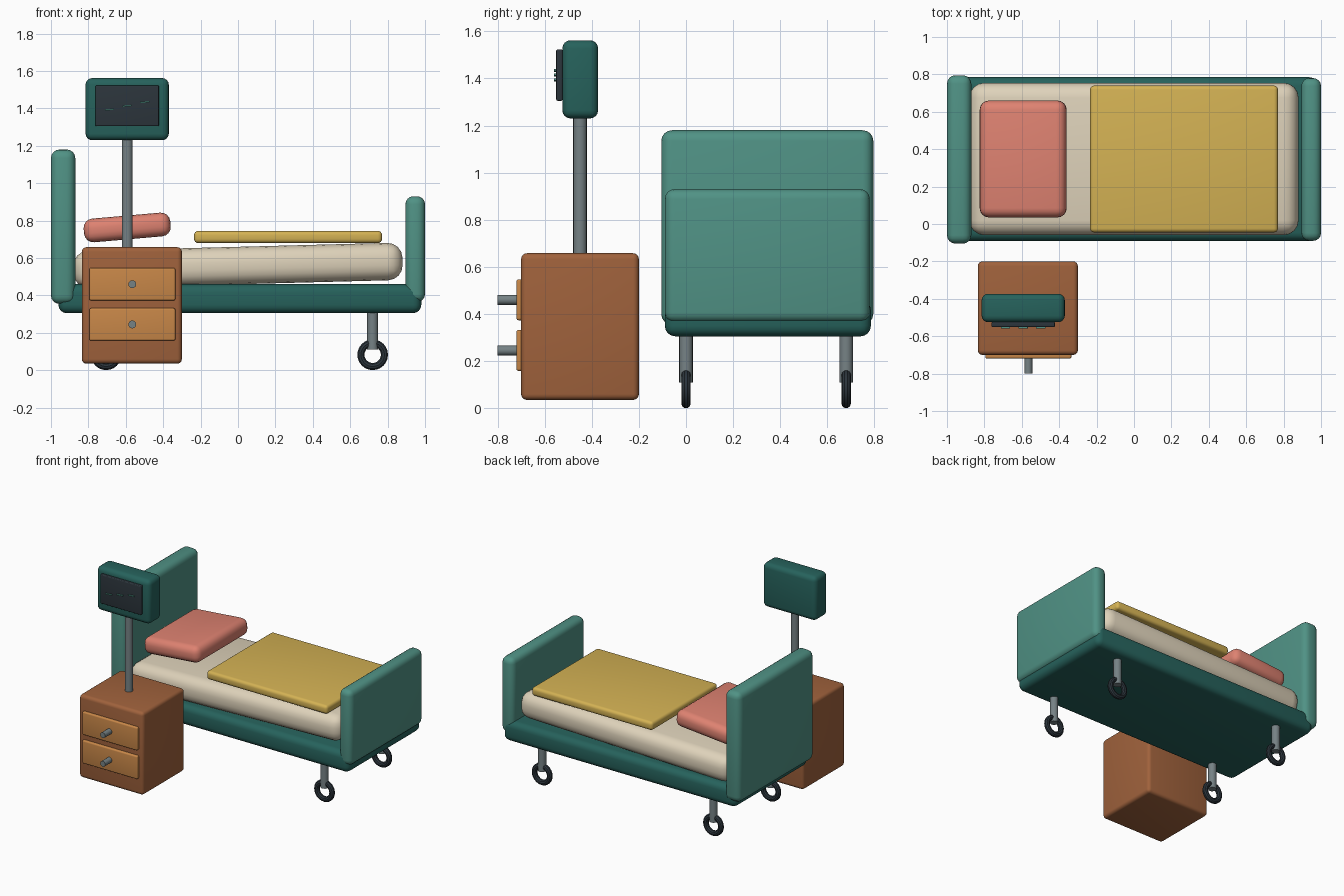
import bpy, bmesh, math
from mathutils import Vector, Matrix

old = bpy.data.objects.get("Cube")
if old:
    bpy.data.objects.remove(old, do_unlink=True)


def material(name, rgb):
    """Flat material from 0-255 display colour, stored as linear."""
    lin = [((c / 255 + 0.055) / 1.055) ** 2.4 for c in rgb]
    m = bpy.data.materials.new(name)
    m.use_nodes = True
    m.diffuse_color = (*lin, 1)
    m.node_tree.nodes["Principled BSDF"].inputs["Base Color"].default_value = (*lin, 1)
    return m


teal = material("teal", (80, 146, 133))
dark_teal = material("dark teal", (38, 98, 92))
cream = material("cream", (222, 210, 186))
coral = material("coral", (222, 130, 113))
mustard = material("mustard", (212, 178, 84))
wood = material("brown wood", (160, 98, 60))
light_wood = material("light wood", (200, 135, 72))
metal = material("grey metal", (118, 130, 133))
black = material("charcoal", (44, 53, 60))


def finish(name, bm, mat, loc, rot=(0, 0, 0)):
    mesh = bpy.data.meshes.new(name)
    bm.to_mesh(mesh)
    bm.free()
    mesh.materials.append(mat)
    ob = bpy.data.objects.new(name, mesh)
    ob.location, ob.rotation_euler = loc, rot
    bpy.context.collection.objects.link(ob)
    bpy.ops.object.select_all(action='DESELECT')
    ob.select_set(True)
    bpy.context.view_layer.objects.active = ob
    bpy.ops.object.shade_smooth_by_angle(angle=math.radians(35))
    return ob


def box(name, mat, lo, hi, bevel=0, tilt=0):
    """Rounded box between two corners, tilted about y in degrees."""
    lo, hi = Vector(lo), Vector(hi)
    bm = bmesh.new()
    bmesh.ops.create_cube(bm, size=1)
    bmesh.ops.scale(bm, vec=hi - lo, verts=bm.verts)
    if bevel:
        bmesh.ops.bevel(bm, geom=bm.edges[:], offset=bevel, segments=4,
                        profile=0.5, affect='EDGES', clamp_overlap=True)
    return finish(name, bm, mat, (lo + hi) / 2, (0, math.radians(-tilt), 0))


def rod(name, mat, start, end, radius):
    start, end = Vector(start), Vector(end)
    bm = bmesh.new()
    bmesh.ops.create_cone(bm, cap_ends=True, segments=16, radius1=radius,
                          radius2=radius, depth=(end - start).length)
    turn = (end - start).to_track_quat('Z', 'Y').to_euler()
    return finish(name, bm, mat, (start + end) / 2, turn)


def ring(name, mat, loc, major, minor):
    """Torus with its axle along y, spun from a small circle."""
    bm = bmesh.new()
    bmesh.ops.create_circle(bm, segments=10, radius=minor,
                            matrix=Matrix.Translation((major, 0, 0)))
    bmesh.ops.spin(bm, geom=bm.verts[:] + bm.edges[:], cent=(0, 0, 0),
                   axis=(0, 1, 0), angle=math.tau, steps=24, use_duplicate=False)
    bmesh.ops.remove_doubles(bm, verts=bm.verts, dist=0.0005)
    bmesh.ops.recalc_face_normals(bm, faces=bm.faces)
    return finish(name, bm, mat, loc)


# Bed
box("bed_frame", dark_teal, (-0.96, -0.09, 0.305), (0.98, 0.785, 0.46), 0.045)
box("headboard", teal, (-1, -0.105, 0.355), (-0.87, 0.795, 1.18), 0.045)
box("footboard", teal, (0.895, -0.09, 0.365), (1, 0.78, 0.93), 0.042)
box("mattress", cream, (-0.88, -0.06, 0.46), (0.88, 0.755, 0.66), 0.08, 1.5)
box("pillow", coral, (-0.825, 0.035, 0.7), (-0.36, 0.66, 0.827), 0.05, 5)
box("blanket", mustard, (-0.235, -0.045, 0.68), (0.77, 0.74, 0.745), 0.022)

# Legs and wheels
for side, x in (("head", -0.705), ("foot", 0.72)):
    for edge, y in (("front", 0), ("back", 0.68)):
        rod(f"{side}_{edge}_leg", metal, (x, y, 0.11), (x, y, 0.34), 0.029)
        ring(f"{side}_{edge}_wheel", black, (x, y, 0.083), 0.063, 0.02)

# Nightstand with drawers and handles
box("nightstand", wood, (-0.835, -0.7, 0.035), (-0.3, -0.2, 0.658), 0.025)
for level, z in (("lower", 0.245), ("upper", 0.46)):
    box(f"{level}_drawer", light_wood, (-0.795, -0.72, z - 0.087),
        (-0.335, -0.68, z + 0.087), 0.01)
    rod(f"{level}_handle", metal, (-0.565, -0.8, z), (-0.565, -0.71, z), 0.021)

# Monitor on its pole
rod("monitor_pole", metal, (-0.592, -0.45, 0.64), (-0.592, -0.45, 1.27), 0.029)
box("monitor", dark_teal, (-0.815, -0.525, 1.23), (-0.37, -0.373, 1.562), 0.035)
box("monitor_screen", black, (-0.762, -0.551, 1.305), (-0.423, -0.524, 1.523), 0.006)
for i in range(3):
    x, z = -0.687 + 0.094 * i, 1.394 + 0.02 * i
    box(f"screen_dash_{i + 1}", teal, (x - 0.025, -0.56, z - 0.004),
        (x + 0.025, -0.551, z + 0.004), tilt=5)
